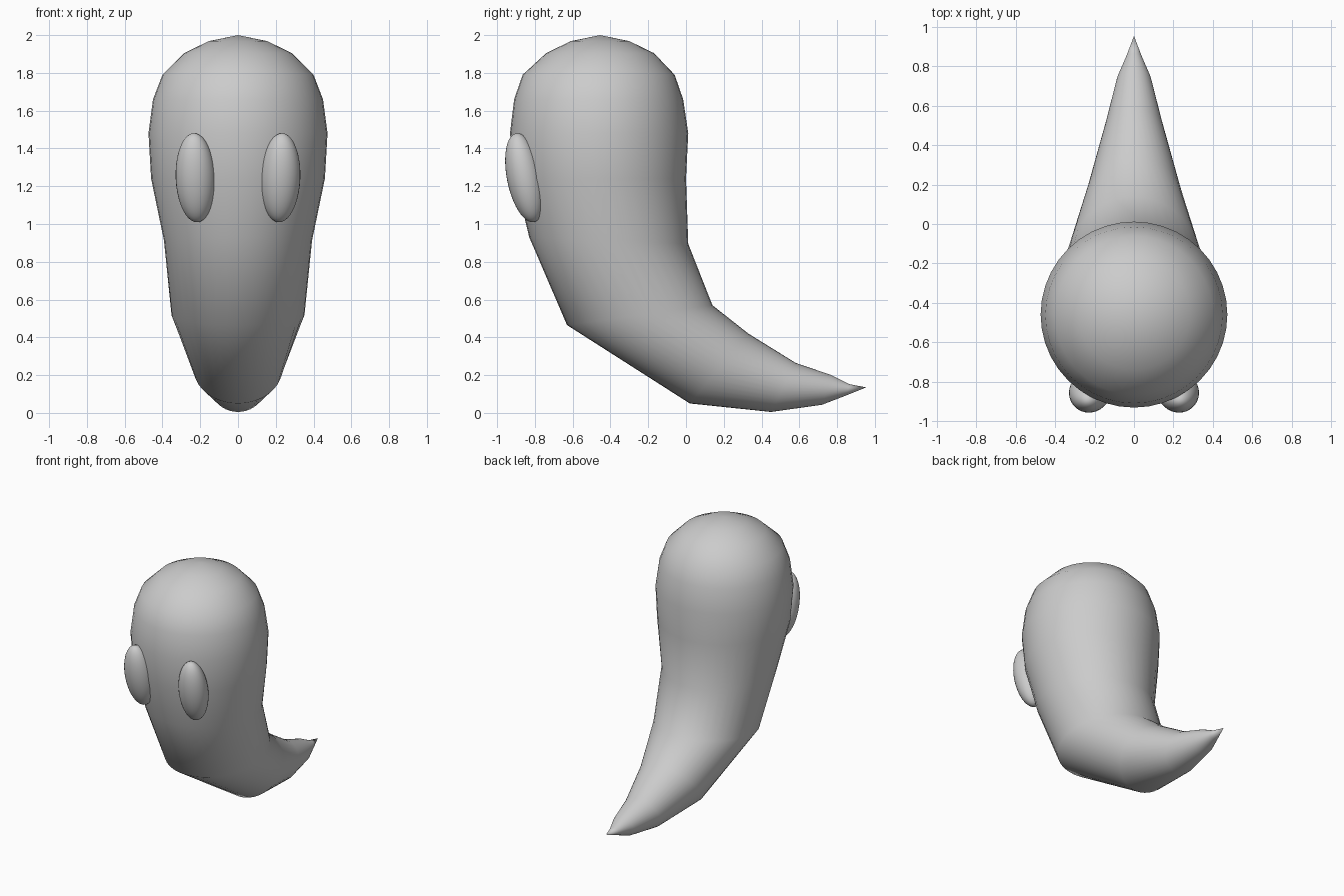
import bpy, bmesh
from math import sin, cos, pi
from mathutils import Vector

if "Cube" in bpy.data.objects:
    bpy.data.objects.remove(bpy.data.objects["Cube"])

SEG = 40

# Body cross-sections: front point (y, z), back point (y, z), half width in x
RINGS = [
    ((-0.61, 1.968), (-0.30, 1.968), 0.155),
    ((-0.74, 1.905), (-0.17, 1.905), 0.285),
    ((-0.865, 1.79), (-0.06, 1.79), 0.40),
    ((-0.91, 1.66), (-0.015, 1.66), 0.45),
    ((-0.932, 1.48), (0.012, 1.48), 0.474),
    ((-0.905, 1.24), (0.0, 1.24), 0.46),
    ((-0.83, 0.93), (0.012, 0.895), 0.392),
    ((-0.63, 0.465), (0.14, 0.57), 0.352),
    ((0.02, 0.05), (0.33, 0.42), 0.235),
    ((0.45, 0.005), (0.58, 0.265), 0.143),
    ((0.72, 0.043), (0.77, 0.20), 0.085),
    ((0.85, 0.093), (0.865, 0.152), 0.037),
]
TOP = (0, -0.455, 2.0)
TIP = (0, 0.955, 0.135)


def build_body():
    bm = bmesh.new()
    loops = []
    for front, back, half in RINGS:
        f, b = Vector((0, *front)), Vector((0, *back))
        mid, axis = (f + b) / 2, (b - f) / 2
        loops.append([bm.verts.new(mid + axis * sin(2 * pi * i / SEG)
                                   + Vector((half * cos(2 * pi * i / SEG), 0, 0)))
                      for i in range(SEG)])
    top, tip = bm.verts.new(TOP), bm.verts.new(TIP)
    for i in range(SEG):
        j = (i + 1) % SEG
        bm.faces.new((top, loops[0][i], loops[0][j]))
        bm.faces.new((tip, loops[-1][j], loops[-1][i]))
        for a, b in zip(loops, loops[1:]):
            bm.faces.new((a[i], b[i], b[j], a[j]))
    bmesh.ops.recalc_face_normals(bm, faces=bm.faces)
    mesh = bpy.data.meshes.new("body")
    bm.to_mesh(mesh)
    bm.free()
    mesh.shade_smooth()
    body = bpy.data.objects.new("body", mesh)
    bpy.context.collection.objects.link(body)


# Curved body with tapering tail
build_body()

# Pair of oval eyes leaning with the face
for side, name in ((-1, "eye_left"), (1, "eye_right")):
    bpy.ops.mesh.primitive_uv_sphere_add(
        segments=32, ring_count=20, radius=1,
        location=(side * 0.225, -0.853, 1.245),
        rotation=(0.2, side * 0.04, 0))
    eye = bpy.context.object
    eye.name = name
    eye.scale = (0.105, 0.095, 0.24)
    bpy.ops.object.shade_smooth()
